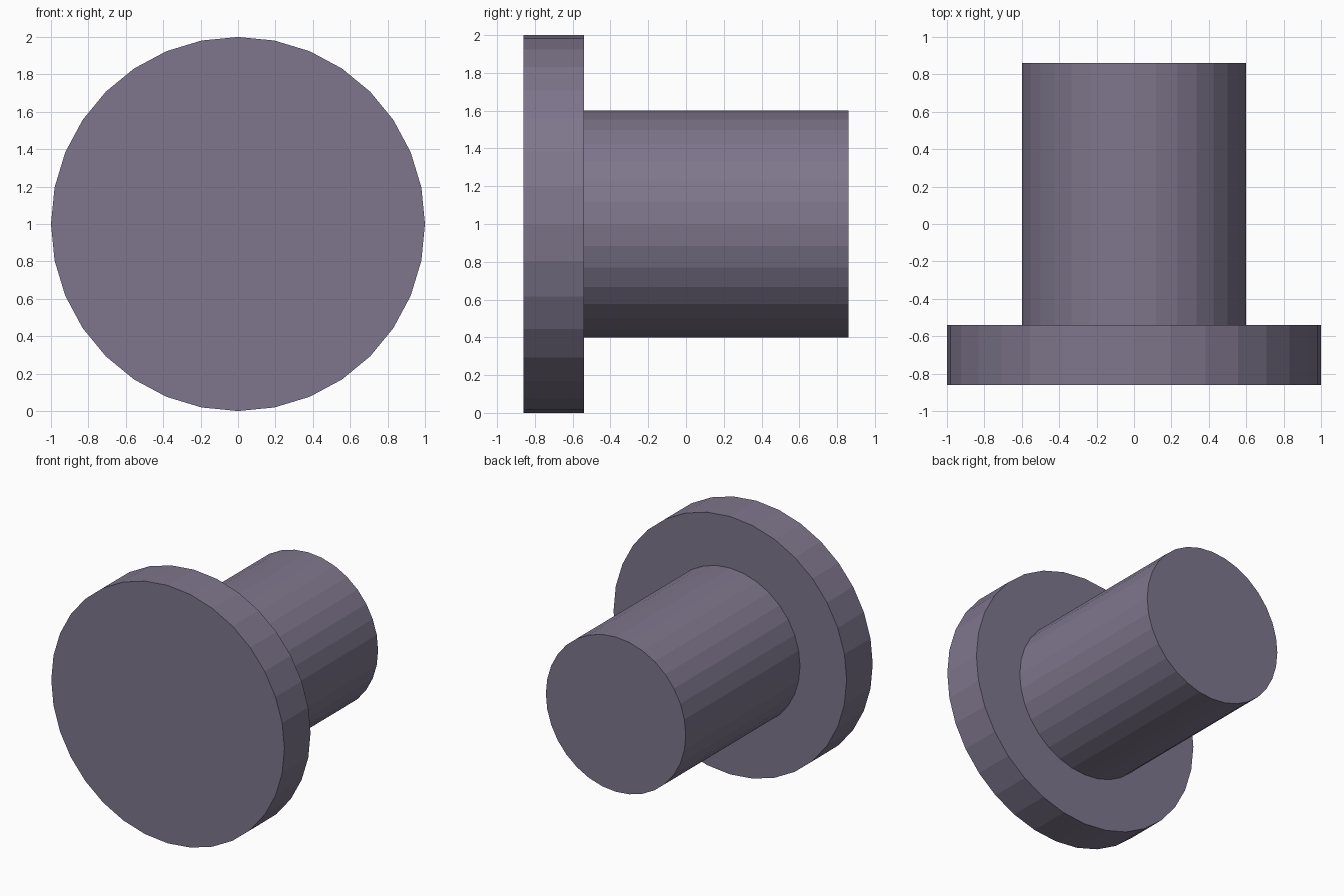
import bpy
import math

cube = bpy.data.objects.get("Cube")
if cube:
    bpy.data.objects.remove(cube, do_unlink=True)

SIDES = 32
AXIS_HEIGHT = 1.0

# Single muted purple-grey material
colour = (0.21, 0.183, 0.265, 1.0)
mat = bpy.data.materials.new("purple_grey")
mat.use_nodes = True
mat.diffuse_color = colour
mat.node_tree.nodes["Principled BSDF"].inputs["Base Color"].default_value = colour


def add_round(name, radius, y_front, y_back):
    """Flat-faced cylinder lying along y between two depths."""
    bpy.ops.mesh.primitive_cylinder_add(
        vertices=SIDES, radius=radius, depth=y_back - y_front,
        location=(0, (y_front + y_back) / 2, AXIS_HEIGHT),
        rotation=(math.pi / 2, 0, 0))
    obj = bpy.context.object
    obj.name = name
    obj.data.materials.append(mat)
    bpy.ops.object.transform_apply(location=False, rotation=True, scale=True)
    return obj


# Wide front disc and the narrower shaft behind it
add_round("front_disc", 1.0, -0.86, -0.54)
add_round("rear_shaft", 0.6, -0.54, 0.86)
